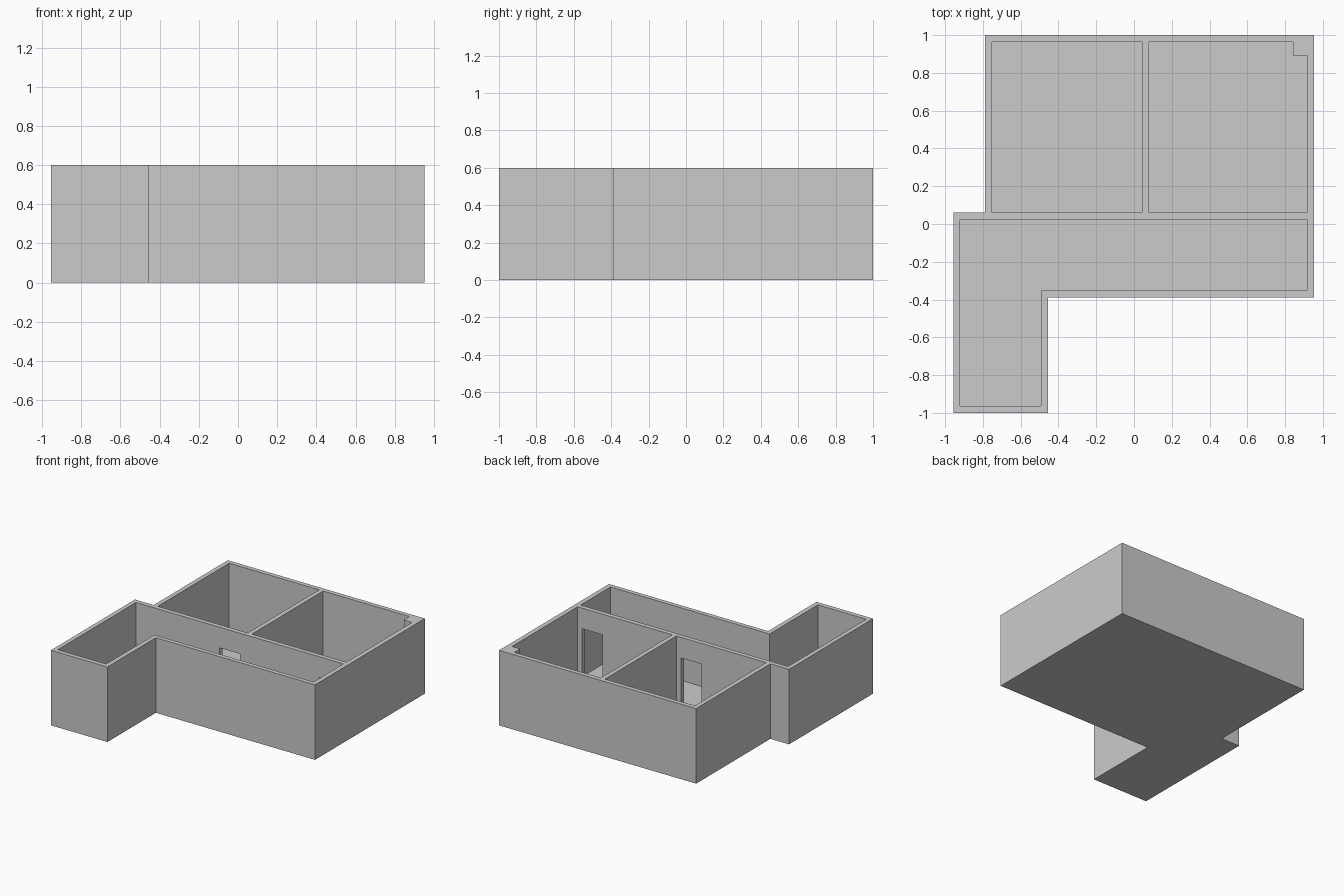
import bpy, bmesh

if "Cube" in bpy.data.objects:
    bpy.data.objects.remove(bpy.data.objects["Cube"])

HEIGHT = 0.60
FLOOR = 0.02
DOOR_TOP = 0.435


def prism(name, outline, z0, z1):
    """Extrude a flat outline (x, y) from z0 to z1."""
    bm = bmesh.new()
    face = bm.faces.new([bm.verts.new((x, y, z0)) for x, y in outline])
    ext = bmesh.ops.extrude_face_region(bm, geom=[face])
    top = [v for v in ext["geom"] if isinstance(v, bmesh.types.BMVert)]
    bmesh.ops.translate(bm, verts=top, vec=(0, 0, z1 - z0))
    bmesh.ops.recalc_face_normals(bm, faces=bm.faces)
    mesh = bpy.data.meshes.new(name)
    bm.to_mesh(mesh)
    bm.free()
    obj = bpy.data.objects.new(name, mesh)
    bpy.context.collection.objects.link(obj)
    return obj


def rect(x0, x1, y0, y1):
    return [(x0, y0), (x1, y0), (x1, y1), (x0, y1)]


def cut(body, name, outline, z0, z1):
    """Subtract a prism from the body."""
    cutter = prism(name, outline, z0, z1)
    cutter.hide_render = True
    mod = body.modifiers.new(name, 'BOOLEAN')
    mod.operation = 'DIFFERENCE'
    mod.solver = 'EXACT'
    mod.object = cutter
    bpy.context.view_layer.objects.active = body
    bpy.ops.object.modifier_apply(modifier=mod.name)
    bpy.data.objects.remove(cutter, do_unlink=True)


# Solid block in the shape of the floor plan
house = prism("house_walls_and_floor", [
    (-0.955, -1.0), (-0.455, -1.0), (-0.455, -0.388), (0.953, -0.388),
    (0.953, 1.0), (-0.79, 1.0), (-0.79, 0.062), (-0.955, 0.062)], 0, HEIGHT)

# Rooms hollowed out from above, leaving walls and a thin floor
rooms = {
    "back_left_room": rect(-0.753, 0.042, 0.062, 0.964),
    "back_right_room": [(0.079, 0.062), (0.915, 0.062), (0.915, 0.892),
                        (0.842, 0.892), (0.842, 0.964), (0.079, 0.964)],
    "hall": [(-0.92, -0.963), (-0.492, -0.963), (-0.492, -0.353),
             (0.915, -0.353), (0.915, 0.025), (-0.92, 0.025)],
}
for name, outline in rooms.items():
    cut(house, name, outline, FLOOR, HEIGHT + 0.2)

# Doorways from the hall into each back room
for x0, x1 in ((-0.18, 0.0), (0.697, 0.877)):
    cut(house, "doorway", rect(x0, x1, 0.0, 0.09), FLOOR, DOOR_TOP)
